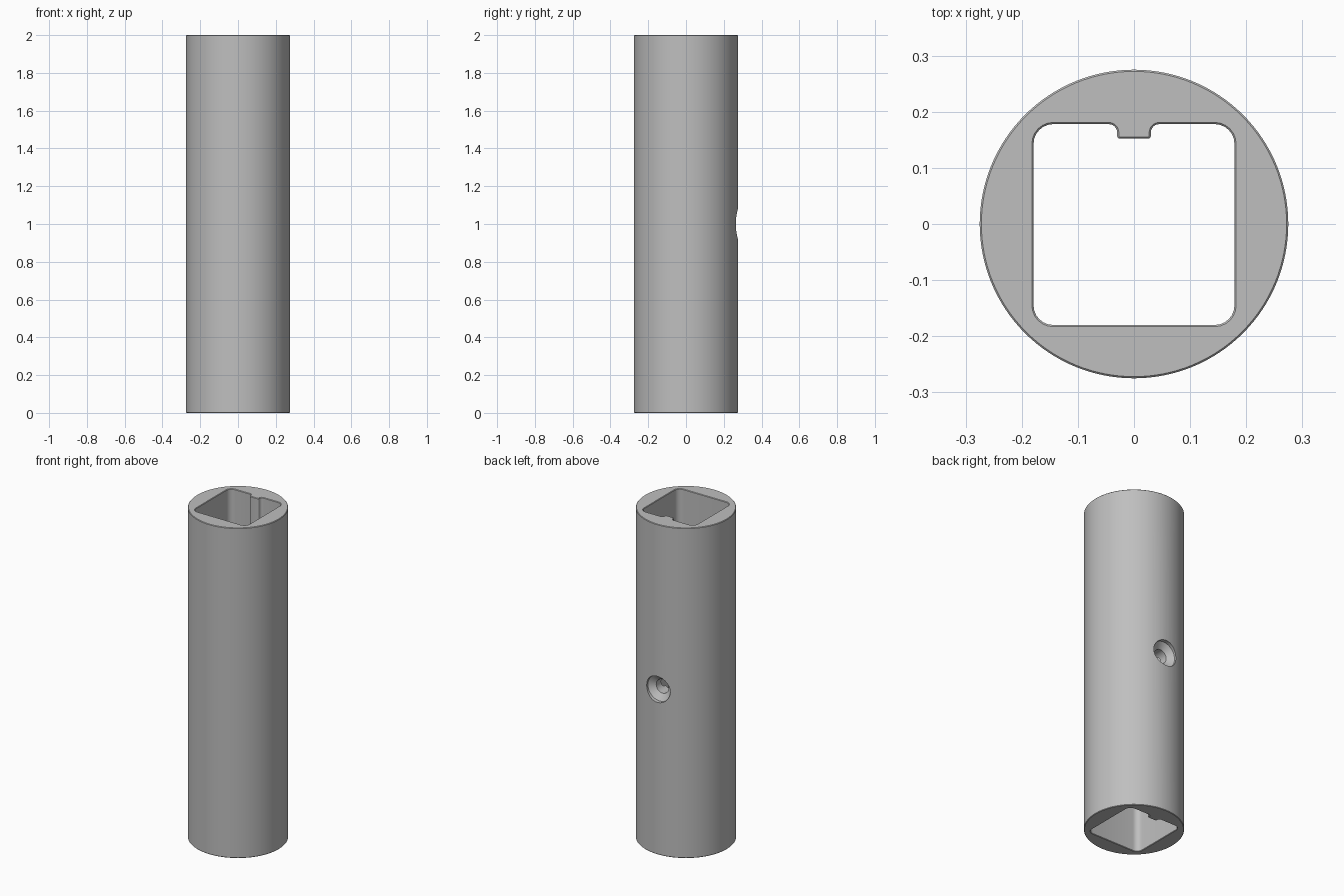
import bpy
import bmesh
import math
from mathutils import Vector

cube = bpy.data.objects.get("Cube")
if cube:
    bpy.data.objects.remove(cube, do_unlink=True)

RADIUS, HEIGHT = 0.275, 2.0


def make_object(name, bm):
    bmesh.ops.recalc_face_normals(bm, faces=bm.faces)
    mesh = bpy.data.meshes.new(name)
    bm.to_mesh(mesh)
    bm.free()
    obj = bpy.data.objects.new(name, mesh)
    bpy.context.collection.objects.link(obj)
    return obj


def prism(name, points, z0, z1):
    """Extrude a flat outline from z0 to z1."""
    bm = bmesh.new()
    face = bm.faces.new([bm.verts.new((x, y, z0)) for x, y in points])
    new = bmesh.ops.extrude_face_region(bm, geom=[face])["geom"]
    verts = [v for v in new if isinstance(v, bmesh.types.BMVert)]
    bmesh.ops.translate(bm, verts=verts, vec=(0, 0, z1 - z0))
    return make_object(name, bm)


def fillet_outline(corners, steps=6):
    """Round each right-angled corner (x, y, radius)."""
    points = []
    for i, (x, y, r) in enumerate(corners):
        p = Vector((x, y))
        u = (Vector(corners[i - 1][:2]) - p).normalized()
        v = (Vector(corners[(i + 1) % len(corners)][:2]) - p).normalized()
        for k in range(steps + 1):
            a = math.pi / 2 * k / steps
            points.append(p + r * (u + v) - r * (v * math.cos(a) + u * math.sin(a)))
    return points


def ring_points(radius, count):
    return [(radius * math.cos(2 * math.pi * i / count),
             radius * math.sin(2 * math.pi * i / count)) for i in range(count)]


def lathe_y(name, profile, count=48):
    """Solid of revolution around the y axis at mid height."""
    bm = bmesh.new()
    rings = [[bm.verts.new((a, y, HEIGHT / 2 + b)) for a, b in ring_points(r, count)]
             for r, y in profile]
    for low, high in zip(rings, rings[1:]):
        for i in range(count):
            j = (i + 1) % count
            bm.faces.new((low[i], low[j], high[j], high[i]))
    bm.faces.new(rings[0])
    bm.faces.new(rings[-1])
    return make_object(name, bm)


def cut(obj, cutter):
    mod = obj.modifiers.new("Cut", 'BOOLEAN')
    mod.operation = 'DIFFERENCE'
    mod.solver = 'EXACT'
    mod.object = cutter
    cutter.hide_render = True


# Round outer body
tube = prism("tube", ring_points(RADIUS, 128), 0, HEIGHT)

# Square bore with a key rib on the back wall
half = [(0.179, -0.18, 0.035), (0.179, 0.178, 0.035),
        (0.03, 0.178, 0.015), (0.03, 0.152, 0.005)]
corners = half + [(-x, y, r) for x, y, r in reversed(half)]
bore = prism("bore_cutter", fillet_outline(corners), -0.1, HEIGHT + 0.1)
cut(tube, bore)

# Fine chamfer on the end rims
bevel = tube.modifiers.new("Rim chamfer", 'BEVEL')
bevel.width = 0.003
bevel.segments = 1
bevel.limit_method = 'ANGLE'
bevel.angle_limit = math.radians(60)

# Recessed screw hole through the back wall
hole = lathe_y("screw_hole_cutter",
               [(0.042, 0.1), (0.042, 0.225), (0.079, 0.252), (0.079, 0.32)])
cut(tube, hole)

# Bake the cuts, then drop the cutters
depsgraph = bpy.context.evaluated_depsgraph_get()
depsgraph.update()
tube_mesh = bpy.data.meshes.new_from_object(tube.evaluated_get(depsgraph))
tube.modifiers.clear()
tube.data = tube_mesh
for cutter in (bore, hole):
    bpy.data.objects.remove(cutter, do_unlink=True)

# Plain grey finish
grey = bpy.data.materials.new("light grey")
grey.use_nodes = True
color = (0.52, 0.52, 0.52, 1)
grey.diffuse_color = color
grey.node_tree.nodes["Principled BSDF"].inputs["Base Color"].default_value = color
tube.data.materials.clear()
tube.data.materials.append(grey)

bpy.ops.object.select_all(action='DESELECT')
tube.select_set(True)
bpy.context.view_layer.objects.active = tube
bpy.ops.object.shade_smooth_by_angle(angle=math.radians(30))
